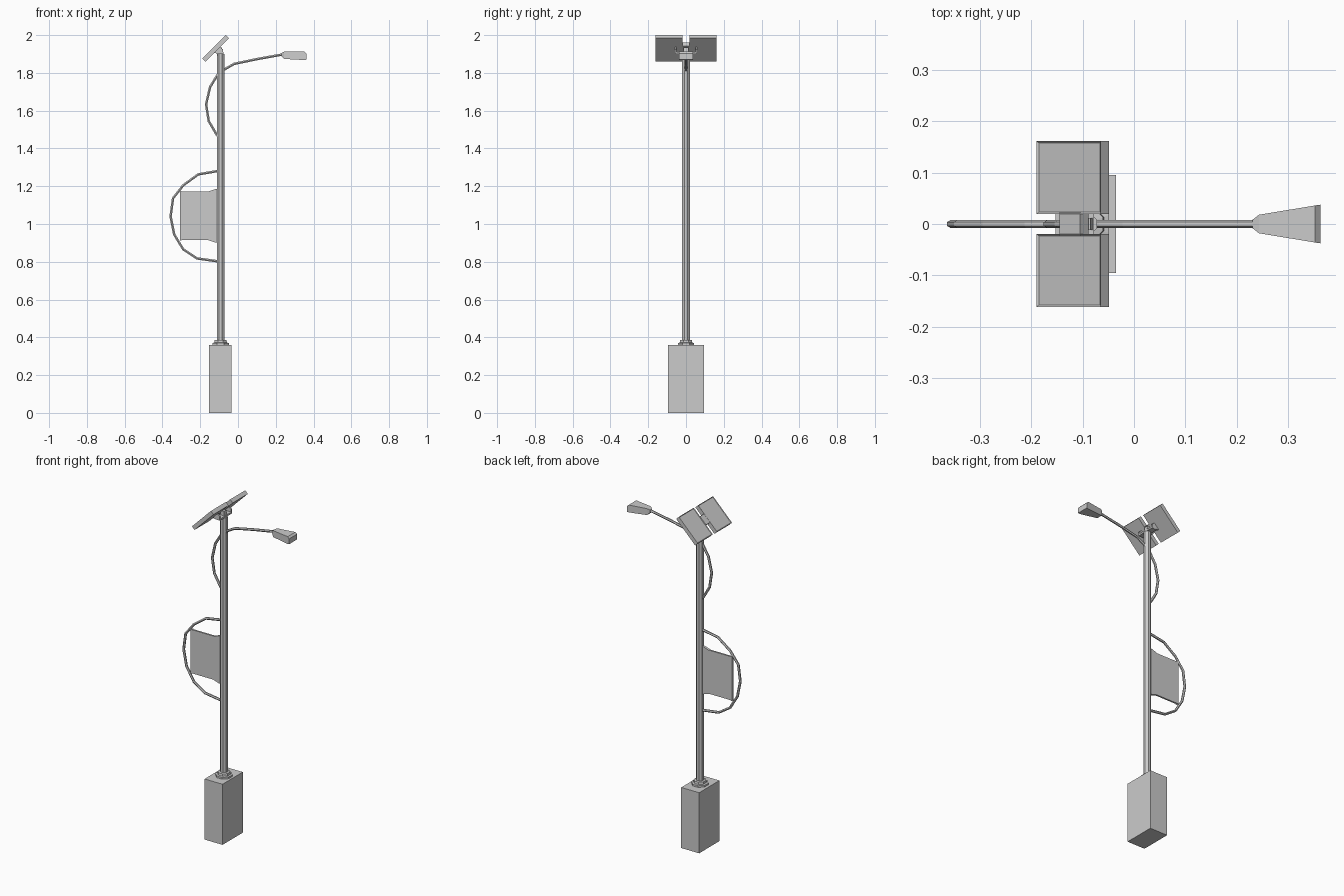
import bpy, bmesh, math
from mathutils import Vector, Matrix

if "Cube" in bpy.data.objects:
    bpy.data.objects.remove(bpy.data.objects["Cube"])

PX = -0.092  # pole axis


def finish(name, bm):
    bmesh.ops.recalc_face_normals(bm, faces=bm.faces)
    me = bpy.data.meshes.new(name)
    bm.to_mesh(me)
    bm.free()
    ob = bpy.data.objects.new(name, me)
    bpy.context.collection.objects.link(ob)
    return ob


def loft(name, rings):
    bm = bmesh.new()
    vs = [[bm.verts.new(p) for p in r] for r in rings]
    n = len(rings[0])
    for a, b in zip(vs, vs[1:]):
        for i in range(n):
            j = (i + 1) % n
            bm.faces.new((a[i], a[j], b[j], b[i]))
    bm.faces.new(vs[0])
    bm.faces.new(vs[-1])
    return finish(name, bm)


def box(name, x0, x1, y0, y1, z0, z1):
    return loft(name, [[(x0, y0, z), (x1, y0, z), (x1, y1, z), (x0, y1, z)] for z in (z0, z1)])


def turned(name, profile, n=8):
    ang = [math.tau * (i + 0.5) / n for i in range(n)]
    return loft(name, [[(PX + r * math.cos(a), r * math.sin(a), z) for a in ang] for r, z in profile])


def tube(name, path, r=0.0075, n=6):
    # sweep a polygon along a path in the XZ plane
    pts = [Vector((x, 0, z)) for x, z in path]
    rings = []
    for i, p in enumerate(pts):
        t = (pts[min(i + 1, len(pts) - 1)] - pts[max(i - 1, 0)]).normalized()
        u = Vector((-t.z, 0, t.x))
        rings.append([p + r * (u * math.sin(math.tau * k / n) + Vector((0, math.cos(math.tau * k / n), 0)))
                      for k in range(n)])
    return loft(name, rings)


def prism(name, outline, h):
    return loft(name, [[(x, y, z) for x, z in outline] for y in (-h, h)])


# base and pole
box("base_block", -0.153, -0.035, -0.095, 0.095, 0, 0.36)
turned("pole_flange", [(0.047, 0.36), (0.047, 0.37), (0.036, 0.372), (0.034, 0.385), (0.022, 0.387)])
turned("pole", [(0.0215, 0.36), (0.0215, 1.9)])

# lamp arm running through the pole into the small loop
tube("lamp_arm", [(-0.1, 1.46), (-0.114, 1.475), (-0.155, 1.545), (-0.169, 1.634), (-0.148, 1.725),
                  (-0.108, 1.79), (-0.064, 1.823), (-0.02, 1.848), (0.1, 1.873), (0.245, 1.899)])

# large decorative loop
tube("large_loop", [(-0.1, 1.281), (-0.111, 1.28), (-0.21, 1.263), (-0.29, 1.205), (-0.344, 1.136), (-0.357, 1.04),
                    (-0.338, 0.945), (-0.29, 0.866), (-0.217, 0.818), (-0.111, 0.803), (-0.1, 0.802)])

# lamp head
def section(x, h, z0, z1):
    return [(x, -h, z0), (x, h, z0), (x, h, z1), (x, -h, z1)]
loft("lamp_head", [section(0.23, 0.008, 1.889, 1.904), section(0.243, 0.018, 1.874, 1.912),
                   section(0.352, 0.036, 1.868, 1.912), section(0.362, 0.0375, 1.87, 1.902)])

# sign board with outer edge strip and flared bracket
box("sign_board", -0.305, -0.153, -0.005, 0.005, 0.914, 1.173)
box("sign_edge", -0.308, -0.298, -0.007, 0.007, 0.912, 1.175)
prism("sign_bracket", [(-0.155, 0.914), (-0.122, 0.903), (-0.1, 0.903), (-0.1, 1.186),
                       (-0.122, 1.184), (-0.155, 1.173)], 0.007)

# tilted solar panels
tilt = Matrix.Translation((-0.119, 0, 1.93)) @ Matrix.Rotation(-math.pi / 4, 4, 'Y')
for side, y0, y1 in (("back", 0.0195, 0.161), ("front", -0.161, -0.0195)):
    ob = box("solar_panel_" + side, -0.088, 0.088, y0, y1, -0.012, 0.012)
    bm = bmesh.new()
    bm.from_mesh(ob.data)
    bm.normal_update()
    top = [f for f in bm.faces if f.normal.z > 0.9]
    bmesh.ops.inset_region(bm, faces=top, thickness=0.005, depth=0)
    bmesh.ops.translate(bm, verts=top[0].verts, vec=(0, 0, -0.003))
    bm.to_mesh(ob.data)
    bm.free()
    ob.data.transform(tilt)
tie = box("panel_tie", -0.025, 0.031, -0.022, 0.022, -0.012, 0.011)
tie.data.transform(tilt)

# panel bracket on the pole top
box("bracket_bar", -0.113, -0.078, -0.057, 0.057, 1.9, 1.91)
for side, y in (("front", -0.054), ("back", 0.054)):
    prism_ob = prism("bracket_tab_" + side, [(-0.125, 1.905), (-0.08, 1.9), (-0.08, 1.925), (-0.095, 1.937)], 0.004)
    prism_ob.data.transform(Matrix.Translation((0, y, 0)))
prism("bracket_post", [(-0.112, 1.89), (-0.078, 1.89), (-0.085, 1.935), (-0.105, 1.935)], 0.012)
